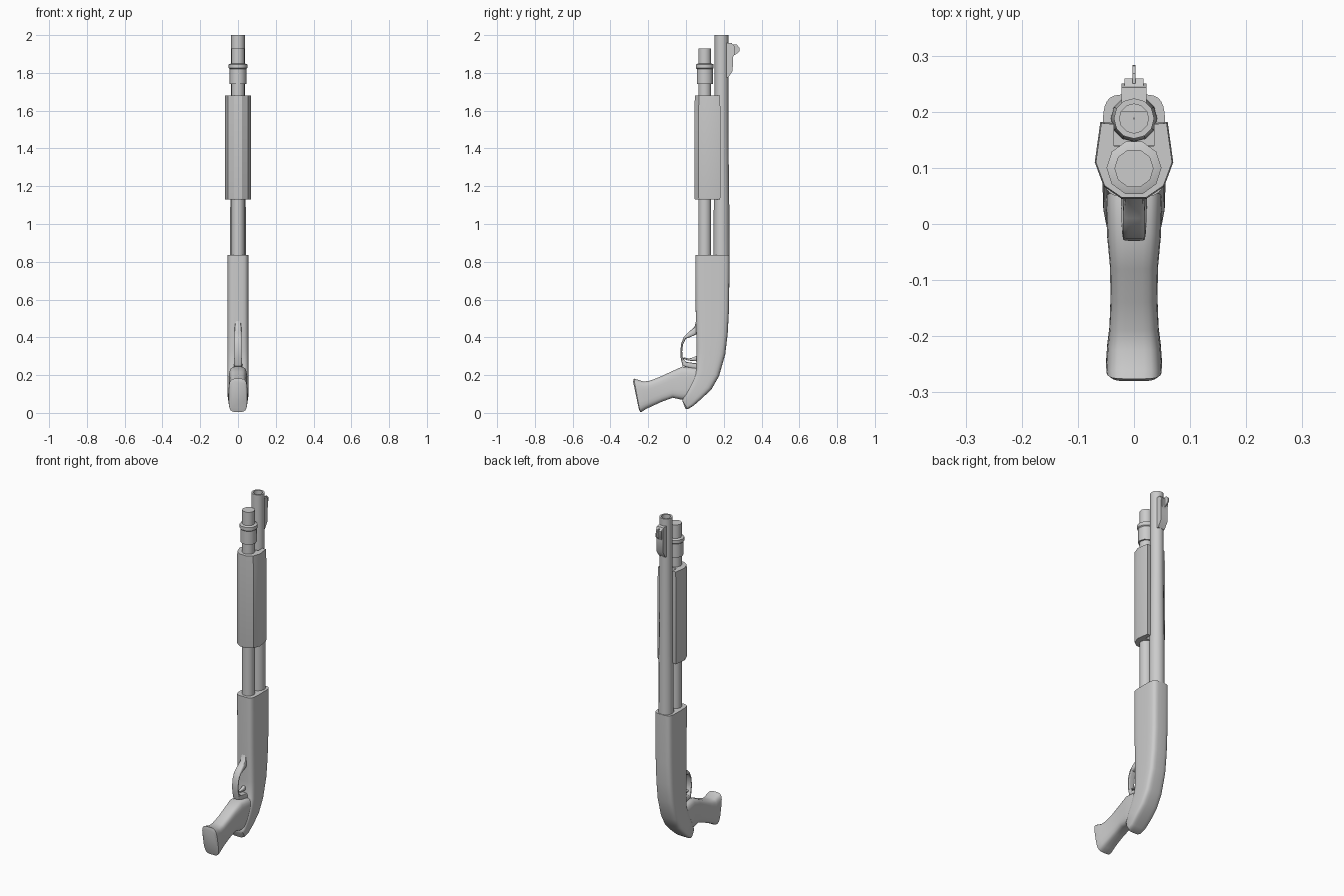
import bpy, bmesh
from math import cos, sin, tau, copysign, radians


def skin(name, rings, angle=35, closed=False):
    """Bridge rings of equal point count; cap the ends unless closed."""
    bm = bmesh.new()
    vs = [[bm.verts.new(p) for p in r] for r in rings]
    n = len(rings[0])
    pairs = list(zip(vs, vs[1:])) + ([(vs[-1], vs[0])] if closed else [])
    for a, b in pairs:
        for i in range(n):
            j = (i + 1) % n
            bm.faces.new((a[i], a[j], b[j], b[i]))
    if not closed:
        bm.faces.new(vs[0][::-1])
        bm.faces.new(vs[-1])
    bmesh.ops.recalc_face_normals(bm, faces=bm.faces)
    me = bpy.data.meshes.new(name)
    bm.to_mesh(me)
    bm.free()
    ob = bpy.data.objects.new(name, me)
    bpy.context.collection.objects.link(ob)
    bpy.ops.object.select_all(action='DESELECT')
    ob.select_set(True)
    bpy.context.view_layer.objects.active = ob
    bpy.ops.object.shade_smooth_by_angle(angle=radians(angle))
    return ob


def loft(name, sections, p=0.5, n=20, angle=40):
    """Sections: front (y, z), back (y, z), half width; rounded-box shaped."""
    rings = []
    for (fy, fz), (by, bz), w in sections:
        ring = []
        for i in range(n):
            a = tau * (i + 0.5) / n
            c = copysign(abs(cos(a)) ** p, cos(a))
            s = copysign(abs(sin(a)) ** p, sin(a))
            ring.append((w * c, (fy + by) / 2 + s * (fy - by) / 2,
                         (fz + bz) / 2 + s * (fz - bz) / 2))
        rings.append(ring)
    return skin(name, rings, angle)


def lathe(name, cy, profile, n=10, closed=False):
    """Turn (radius, z) pairs around a vertical axis at y = cy."""
    rings = [[(r * cos(tau * i / n), cy + r * sin(tau * i / n), z)
              for i in range(n)] for r, z in profile]
    return skin(name, rings, 40, closed)


def prism(name, pts, w):
    return skin(name, [[(x, y, z) for y, z in pts] for x in (-w, w)])


# Barrel with open bore, magazine tube and its collar
lathe("barrel", 0.188, [(0.042, 0.80), (0.041, 1.1), (0.036, 1.5), (0.036, 2.0),
                        (0.026, 2.0), (0.026, 1.85), (0.001, 1.85), (0.001, 0.80)],
      12, closed=True)
lathe("magazine_tube", 0.099, [(0.035, 0.80), (0.035, 1.93)])
lathe("tube_collar", 0.10, [(0.036, 1.74), (0.044, 1.74), (0.044, 1.82),
                            (0.049, 1.825), (0.049, 1.845), (0.036, 1.85)])

# Sliding forend: faceted shell with a channel for the barrel
half = [(0.037, 0.14), (0.037, 0.18), (0.06, 0.182), (0.07, 0.11),
        (0.054, 0.067), (0.022, 0.045)]
outline = half + [(-x, y) for x, y in reversed(half)]
skin("forend", [[(x * s, 0.11 + (y - 0.11) * s, z) for x, y in outline]
                for z, s in ((1.13, 0.97), (1.14, 1), (1.60, 1), (1.68, 0.97))], 30)

# Receiver curving into a rounded tail
loft("receiver", [
    ((0.049, 0.835), (0.231, 0.835), 0.056),
    ((0.051, 0.55), (0.228, 0.55), 0.056),
    ((0.054, 0.42), (0.221, 0.42), 0.056),
    ((0.055, 0.33), (0.208, 0.31), 0.056),
    ((0.055, 0.235), (0.175, 0.195), 0.056),
    ((0.03, 0.17), (0.135, 0.125), 0.056),
    ((0.005, 0.12), (0.085, 0.077), 0.055),
    ((-0.015, 0.08), (0.04, 0.038), 0.050),
    ((-0.02, 0.066), (0.01, 0.02), 0.042),
    ((-0.014, 0.05), (-0.002, 0.02), 0.030)], p=0.42, n=28)

# Pistol grip
loft("grip", [
    ((0.10, 0.23), (0.08, 0.10), 0.048),
    ((0.05, 0.238), (0.02, 0.065), 0.050),
    ((-0.02, 0.245), (-0.025, 0.07), 0.048),
    ((-0.08, 0.218), (-0.07, 0.08), 0.043),
    ((-0.14, 0.19), (-0.125, 0.06), 0.042),
    ((-0.19, 0.171), (-0.18, 0.035), 0.044),
    ((-0.225, 0.166), (-0.21, 0.021), 0.048),
    ((-0.262, 0.178), (-0.235, 0.005), 0.050),
    ((-0.276, 0.182), (-0.243, 0.004), 0.049),
    ((-0.280, 0.165), (-0.250, 0.022), 0.042)], p=0.5, n=24)

# Trigger guard and trigger
loft("trigger_guard", [
    ((0.056, 0.50), (0.07, 0.48), 0.015),
    ((0.045, 0.455), (0.065, 0.42), 0.018),
    ((0.01, 0.425), (0.025, 0.402), 0.020),
    ((-0.012, 0.402), (0.0, 0.393), 0.020),
    ((-0.026, 0.365), (-0.016, 0.362), 0.020),
    ((-0.030, 0.325), (-0.020, 0.325), 0.020),
    ((-0.028, 0.29), (-0.017, 0.293), 0.020),
    ((-0.018, 0.248), (0.0, 0.27), 0.022),
    ((0.06, 0.225), (0.06, 0.262), 0.024)], p=0.5, n=12)
loft("trigger", [
    ((0.07, 0.27), (0.07, 0.31), 0.010),
    ((0.04, 0.275), (0.035, 0.293), 0.010),
    ((0.015, 0.276), (0.015, 0.288), 0.009),
    ((-0.012, 0.286), (-0.012, 0.294), 0.008)], n=8)

# Front sight: ramp, cap and thin blade
prism("sight_ramp", [(0.20, 1.775), (0.224, 1.775), (0.247, 1.81),
                     (0.25, 1.94), (0.243, 1.957), (0.20, 1.96)], 0.022)
prism("sight_cap", [(0.24, 1.87), (0.259, 1.90), (0.259, 1.94), (0.24, 1.955)], 0.017)
prism("sight_blade", [(0.25, 1.89), (0.274, 1.905), (0.283, 1.915),
                      (0.282, 1.935), (0.268, 1.95), (0.25, 1.95)], 0.003)
